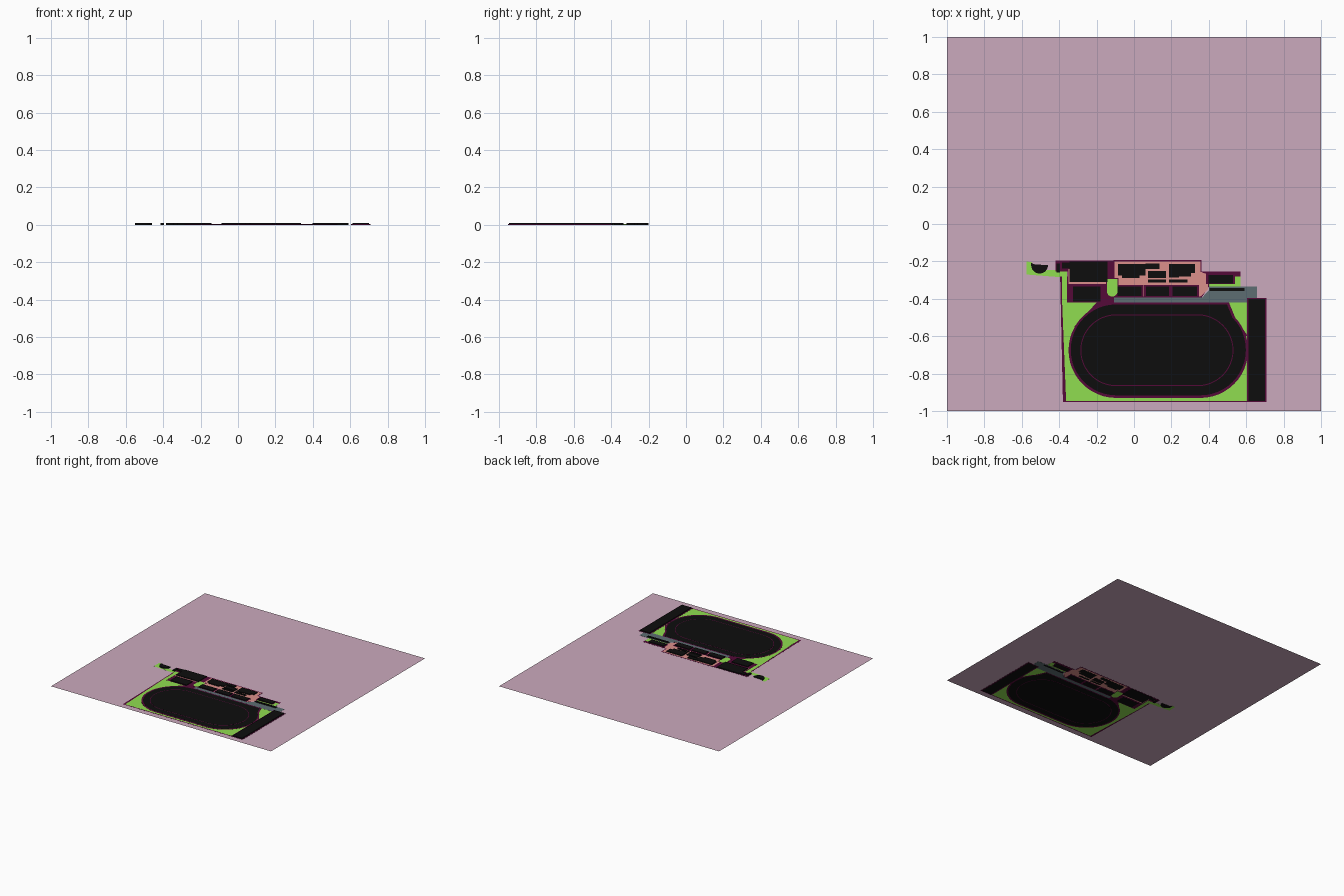
import bpy, bmesh, math

STEP = 0.0003        # half thickness added per paving layer, so both faces show
MID = 6 * STEP       # height of the ground sheet
ROOF = 0.009         # top of the low building blocks


def material(name, rgb):
    m = bpy.data.materials.new(name)
    m.diffuse_color = (*rgb, 1)
    return m


PINK = material("pink_ground", (0.60, 0.40, 0.51))
GREEN = material("grass_green", (0.28, 0.73, 0.08))
MAROON = material("maroon_paving", (0.09, 0.003, 0.04))
SALMON = material("salmon_paving", (0.72, 0.28, 0.26))
SLATE = material("slate_road", (0.11, 0.155, 0.17))
BLACK = material("black", (0.004, 0.004, 0.004))


def slab(name, pts, z0, z1, mat):
    bm = bmesh.new()
    face = bm.faces.new([bm.verts.new((x, y, z0)) for x, y in pts])
    if z1 > z0:
        ext = bmesh.ops.extrude_face_region(bm, geom=[face], use_keep_orig=True)
        for v in ext["geom"]:
            if isinstance(v, bmesh.types.BMVert):
                v.co.z = z1
        bmesh.ops.recalc_face_normals(bm, faces=bm.faces)
    else:
        face.normal_update()
        if face.normal.z < 0:
            face.normal_flip()
    me = bpy.data.meshes.new(name)
    bm.to_mesh(me)
    bm.free()
    me.materials.append(mat)
    ob = bpy.data.objects.new(name, me)
    bpy.context.collection.objects.link(ob)
    return ob


def layer(name, pts, level, mat):
    return slab(name, pts, MID - level * STEP, MID + level * STEP, mat)


def rect(x0, x1, y0, y1):
    return [(x0, y0), (x1, y0), (x1, y1), (x0, y1)]


def arc(cx, cy, r, a0, a1, n=24):
    return [(cx + r * math.cos(math.radians(a0 + (a1 - a0) * i / n)),
             cy + r * math.sin(math.radians(a0 + (a1 - a0) * i / n))) for i in range(n + 1)]


def stadium(xl, xr, cy, r):
    return arc(xr, cy, r, -90, 90) + arc(xl, cy, r, 90, 270)


def block(name, pts):
    return slab(name, pts, 0, ROOF, BLACK)


# ground sheet
slab("ground", rect(-1, 1, -1, 1), MID, MID, PINK)

# lawns
layer("left_boundary_path", [(-0.395, -0.28), (-0.38, -0.953), (0.612, -0.953),
                             (0.612, -0.42), (-0.355, -0.42), (-0.355, -0.28)], 1, MAROON)
layer("field_lawn", [(-0.363, -0.945), (0.605, -0.945), (0.605, -0.42), (-0.357, -0.42),
                     (-0.357, -0.23), (-0.385, -0.23), (-0.385, -0.40)], 2, GREEN)
layer("west_lawn", [(-0.575, -0.20), (-0.545, -0.205), (-0.535, -0.245), (-0.50, -0.265),
                    (-0.465, -0.245), (-0.445, -0.245), (-0.385, -0.25), (-0.385, -0.285),
                    (-0.575, -0.27)], 1, GREEN)

# plazas
layer("west_plaza", [(-0.42, -0.195), (-0.105, -0.195), (-0.105, -0.42), (-0.20, -0.42),
                     (-0.355, -0.42), (-0.355, -0.255), (-0.42, -0.255)], 3, MAROON)
layer("west_plaza_salmon", rect(-0.35, -0.15, -0.32, -0.24), 4, SALMON)
layer("main_plaza_kerb", [(-0.11, -0.192), (0.362, -0.192), (0.362, -0.255), (0.57, -0.255),
                          (0.57, -0.335), (0.40, -0.335), (0.36, -0.395), (-0.11, -0.395)], 2, MAROON)
layer("main_plaza", [(-0.105, -0.20), (0.355, -0.20), (0.355, -0.255), (0.395, -0.27),
                     (0.395, -0.35), (0.355, -0.388), (-0.105, -0.388)], 3, SALMON)
layer("plaza_kerb_east", rect(0.385, 0.54, -0.32, -0.265), 4, MAROON)
layer("east_lawn", [(0.535, -0.28), (0.57, -0.28), (0.57, -0.333), (0.40, -0.333),
                    (0.40, -0.322), (0.535, -0.322)], 4, GREEN)
layer("garden_kerb", rect(-0.15, -0.082, -0.392, -0.29), 4, MAROON)
layer("garden", [(-0.145, -0.295), (-0.088, -0.295)] + arc(-0.1165, -0.36, 0.0285, 0, -180, 10),
      5, GREEN)

# road between the buildings and the track
layer("road", [(0.40, -0.335), (0.658, -0.335), (0.658, -0.42), (-0.107, -0.42),
               (-0.107, -0.392), (0.365, -0.392), (0.40, -0.355)], 4, SLATE)

# running track: outer kerb, track, inner line, field
layer("track_corner_kerb", [(-0.20, -0.42), (-0.32, -0.55), (-0.10, -0.55), (-0.05, -0.42)], 3, MAROON)
layer("track_corner_kerb_east", [(0.30, -0.42), (0.508, -0.42), (0.545, -0.51), (0.61, -0.60),
                                 (0.40, -0.60)], 3, MAROON)
layer("track_kerb", stadium(-0.095, 0.355, -0.675, 0.255), 3, MAROON)
layer("track", stadium(-0.095, 0.355, -0.673, 0.243), 4, BLACK)
layer("track_corner", [(0.30, -0.43), (0.497, -0.43), (0.53, -0.51), (0.585, -0.60), (0.40, -0.60)],
      4, BLACK)
layer("inner_line", stadium(-0.095, 0.34, -0.675, 0.192), 5, MAROON)
layer("infield", stadium(-0.095, 0.34, -0.675, 0.187), 6, BLACK)

# long stand on the east side
layer("stand_kerb", rect(0.603, 0.708, -0.953, -0.395), 5, MAROON)
block("east_stand", rect(0.613, 0.70, -0.947, -0.402))

# half-round pavilion
block("round_pavilion", [(-0.55, -0.208), (-0.53, -0.216)] + [(-0.46, -0.22)]
      + arc(-0.505, -0.22, 0.045, 0, -180, 14)[1:])

# building blocks: x0, x1, y0, y1
BLOCKS = [
    (-0.345, -0.142, -0.31, -0.20), (-0.325, -0.178, -0.415, -0.335),
    (-0.415, -0.395, -0.258, -0.212), (-0.385, -0.345, -0.238, -0.206),
    (-0.085, 0.062, -0.275, -0.213), (-0.065, 0.03, -0.29, -0.275),
    (0.062, 0.135, -0.24, -0.21), (0.075, 0.17, -0.29, -0.25),
    (0.075, 0.17, -0.313, -0.297), (0.187, 0.327, -0.262, -0.213),
    (0.187, 0.24, -0.285, -0.262), (0.24, 0.305, -0.28, -0.262),
    (0.187, 0.285, -0.313, -0.297),
    (-0.088, 0.04, -0.386, -0.335), (0.063, 0.186, -0.386, -0.335),
    (0.205, 0.338, -0.386, -0.335), (0.397, 0.53, -0.317, -0.272),
    (0.405, 0.592, -0.358, -0.342),
]
for i, b in enumerate(BLOCKS):
    block(f"building_{i + 1}", rect(*b))

# maroon kerbs around the southern row of buildings
for i, b in enumerate(BLOCKS[13:16]):
    layer(f"south_kerb_{i + 1}", rect(b[0] - 0.01, b[1] + 0.01, b[2] - 0.006, b[3] + 0.01), 4, MAROON)
